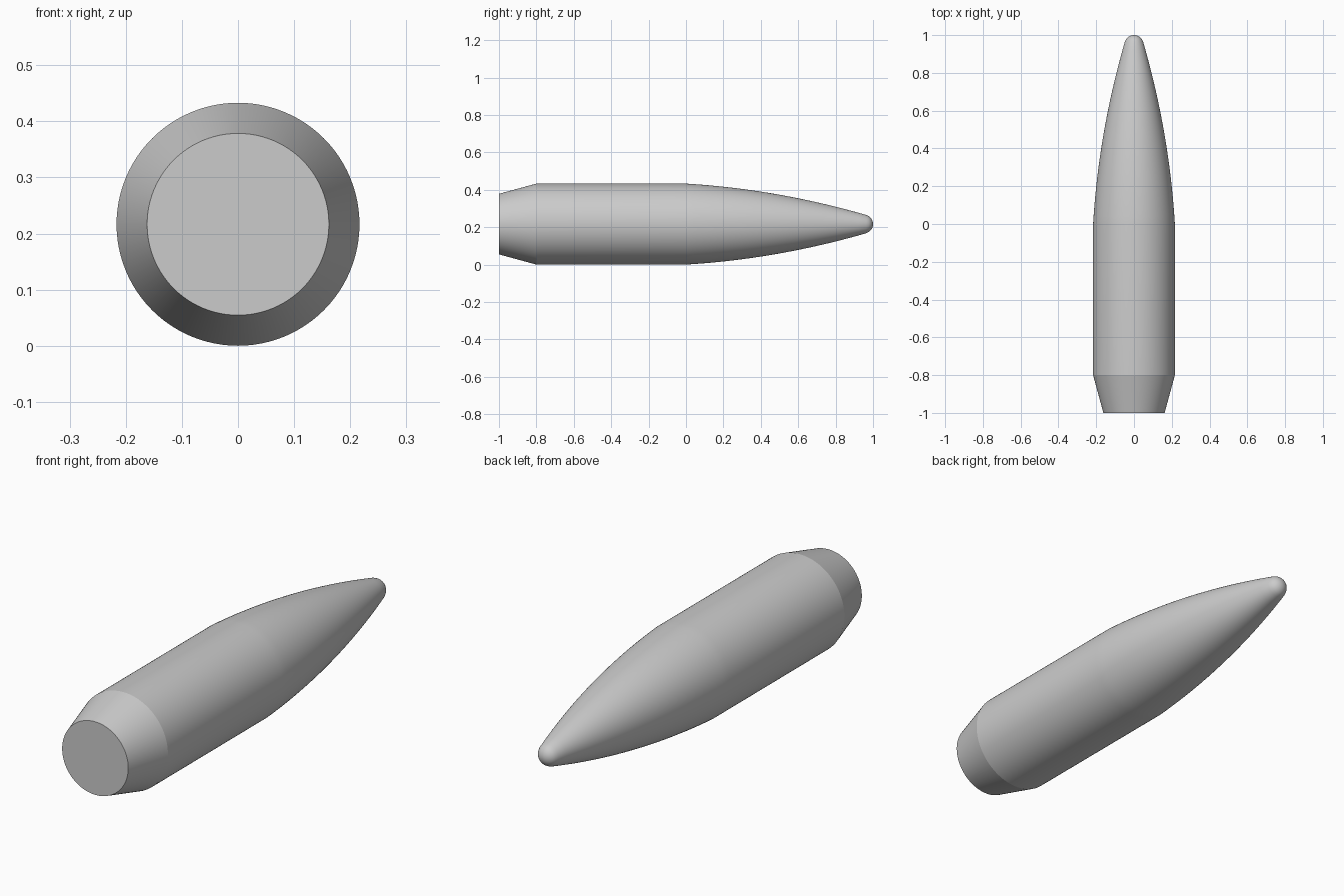
import bpy, bmesh, math

if "Cube" in bpy.data.objects:
    bpy.data.objects.remove(bpy.data.objects["Cube"])

AXIS_Z = 0.2165
BODY_R = 0.2165
TIP_R = 0.05
SEGMENTS = 96

# Half profile as (y, radius): tapered tail and straight body
profile = [(-1.0, 0.162), (-0.8, BODY_R)]

# Curved nose
NOSE_END = 0.9635
for i in range(25):
    y = NOSE_END * i / 24
    profile.append((y, BODY_R - 0.06 * y - 0.1183 * y * y))

# Rounded tip
start = math.radians(15.6)
for i in range(1, 12):
    a = start + (math.pi / 2 - start) * i / 12
    profile.append((1 - TIP_R + TIP_R * math.sin(a), TIP_R * math.cos(a)))

# Lathe the profile around the y axis
bm = bmesh.new()
rings = []
for y, r in profile:
    angles = [2 * math.pi * k / SEGMENTS for k in range(SEGMENTS)]
    rings.append([bm.verts.new((r * math.cos(a), y, AXIS_Z + r * math.sin(a))) for a in angles])
for lower, upper in zip(rings, rings[1:]):
    for k in range(SEGMENTS):
        n = (k + 1) % SEGMENTS
        bm.faces.new((lower[k], lower[n], upper[n], upper[k]))

# Flat base and closed tip
bm.faces.new(rings[0])
apex = bm.verts.new((0, 1, AXIS_Z))
for k in range(SEGMENTS):
    bm.faces.new((rings[-1][k], rings[-1][(k + 1) % SEGMENTS], apex))
bmesh.ops.recalc_face_normals(bm, faces=bm.faces)

mesh = bpy.data.meshes.new("pointed_slug")
bm.to_mesh(mesh)
bm.free()
obj = bpy.data.objects.new("pointed_slug", mesh)
bpy.context.collection.objects.link(obj)
bpy.context.view_layer.objects.active = obj
obj.select_set(True)
bpy.ops.object.shade_smooth_by_angle(angle=math.radians(12))
